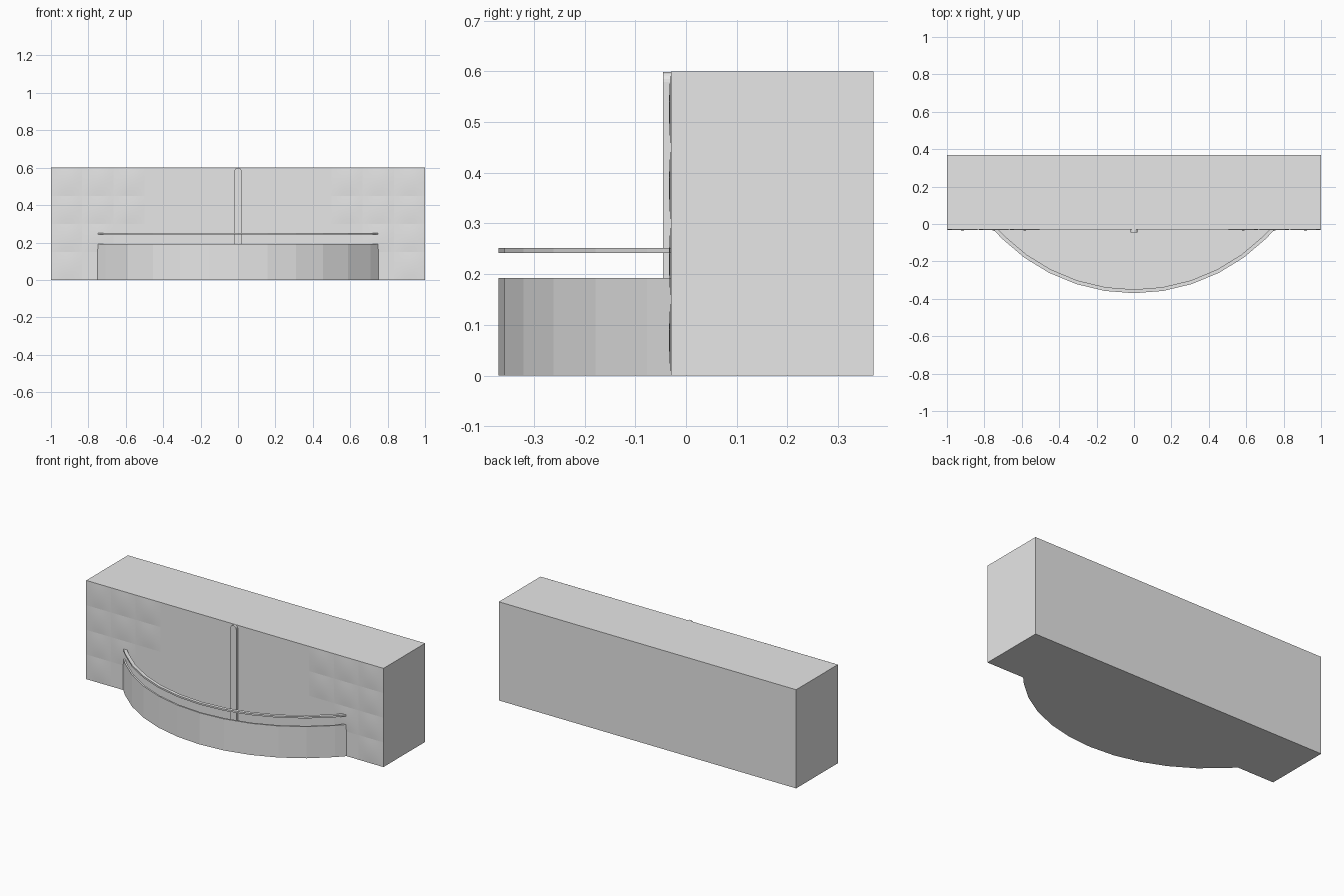
import bpy, bmesh, math

if "Cube" in bpy.data.objects:
    bpy.data.objects.remove(bpy.data.objects["Cube"])

mat = bpy.data.materials.new("plain_grey")
mat.diffuse_color = (0.8, 0.8, 0.8, 1)
mat.use_nodes = True
mat.node_tree.nodes["Principled BSDF"].inputs["Base Color"].default_value = mat.diffuse_color

FRONT = -0.03          # front plane of the wall
CY, R = 0.63, 1.0      # centre and radius of the basin arc


def finish(name, bm, smooth=False):
    bmesh.ops.recalc_face_normals(bm, faces=bm.faces)
    me = bpy.data.meshes.new(name)
    bm.to_mesh(me)
    bm.free()
    me.materials.append(mat)
    if smooth:
        me.shade_smooth()
    ob = bpy.data.objects.new(name, me)
    bpy.context.collection.objects.link(ob)
    return ob


def prism(name, pts, vec):
    """Extrude a closed outline of 3D points along vec."""
    bm = bmesh.new()
    a = [bm.verts.new(p) for p in pts]
    b = [bm.verts.new([p[i] + vec[i] for i in range(3)]) for p in pts]
    bm.faces.new(a)
    bm.faces.new(b[::-1])
    n = len(pts)
    for i in range(n):
        j = (i + 1) % n
        bm.faces.new((a[i], a[j], b[j], b[i]))
    return finish(name, bm)


def arc(r, z):
    """Arc of radius r, clipped by the wall front."""
    end = math.degrees(math.acos((CY - FRONT) / r))
    angs = [-end] + [9 * k for k in range(-5, 6) if abs(9 * k) < end - 0.5] + [end]
    return [(r * math.sin(math.radians(t)), CY - r * math.cos(math.radians(t)), z)
            for t in angs]


# wall block
prism("back_wall", [(-1, FRONT, 0), (1, FRONT, 0), (1, 0.37, 0), (-1, 0.37, 0)], (0, 0, 0.6))

# curved basin wall, floor and the rail floating above it
prism("basin_wall", arc(R, 0) + arc(R - 0.01, 0)[::-1], (0, 0, 0.192))
prism("basin_floor", arc(R - 0.005, 0), (0, 0, 0.004))
prism("basin_rail", arc(R, 0.242) + arc(R - 0.02, 0.242)[::-1], (0, 0, 0.01))

# upright strip with a round top
strip = [(-0.02, FRONT, 0.004), (0.02, FRONT, 0.004)]
strip += [(0.02 * math.cos(math.pi * k / 10), FRONT, 0.579 + 0.02 * math.sin(math.pi * k / 10))
          for k in range(11)]
prism("water_spout_strip", strip, (0, -0.015, 0))

# softly domed stepped blocks on both ends of the wall front
W, H, N = 1 / 6, 0.15, 6
for side, label in ((-1, "left"), (1, "right")):
    bm = bmesh.new()
    for row, count in enumerate((1, 2, 3, 3)):
        for c in range(count):
            g = []
            for i in range(N + 1):
                for j in range(N + 1):
                    u, v = i / N, j / N
                    d = 0.0005 + 0.003 * 16 * u * (1 - u) * v * (1 - v)
                    g.append(bm.verts.new((side * (1 - (c + u) * W), FRONT - d, (row + v) * H)))
            for i in range(N):
                for j in range(N):
                    k = i * (N + 1) + j
                    q = [g[k], g[k + 1], g[k + N + 2], g[k + N + 1]]
                    f = bm.faces.new(q)
                    f.normal_update()
                    if f.normal.y > 0:
                        f.normal_flip()
    me = bpy.data.meshes.new(label + "_wall_blocks")
    bm.to_mesh(me)
    bm.free()
    me.materials.append(mat)
    me.shade_smooth()
    bpy.context.collection.objects.link(bpy.data.objects.new(label + "_wall_blocks", me))
